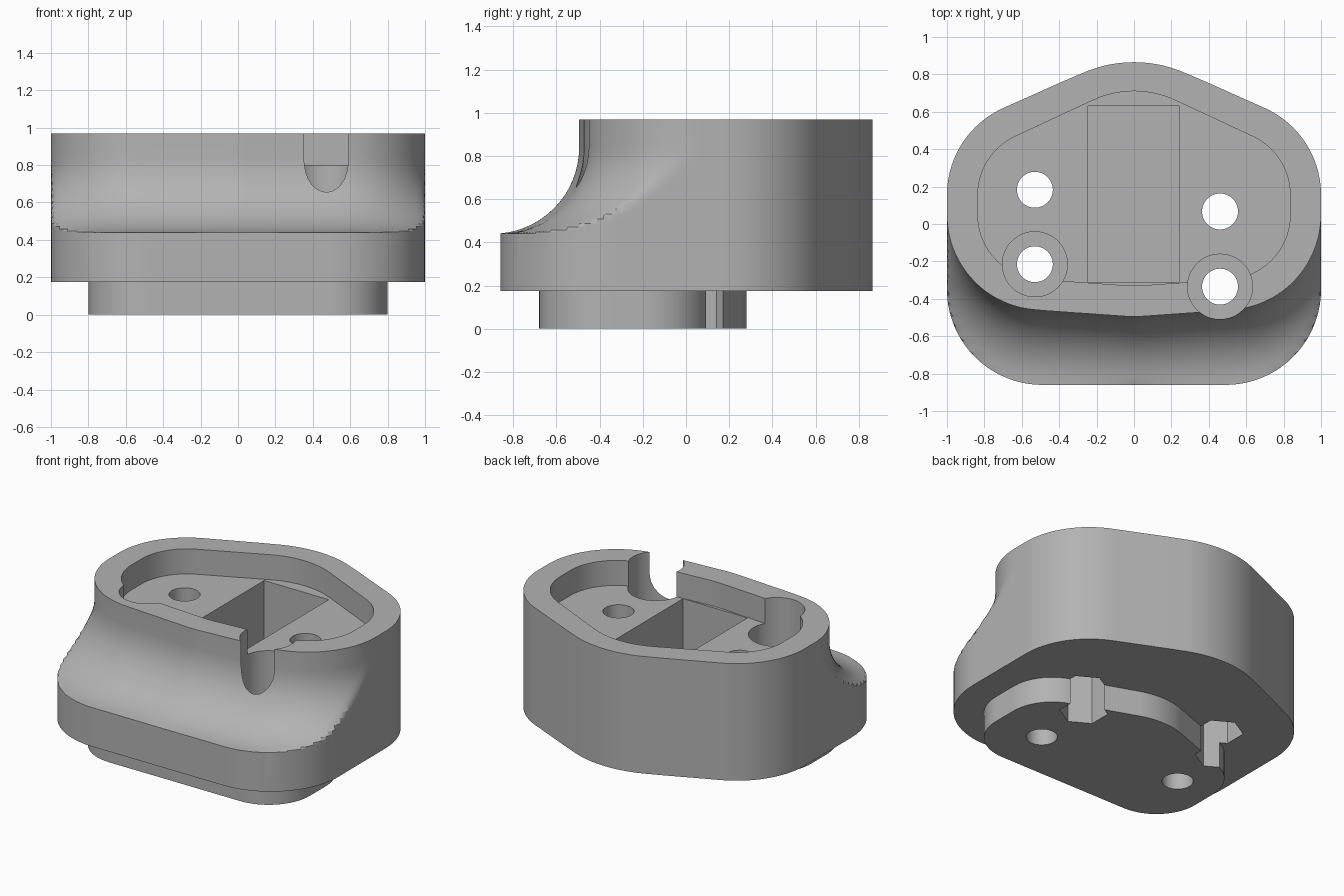
import bpy, bmesh
from math import sin, cos, pi, radians

if "Cube" in bpy.data.objects:
    bpy.data.objects.remove(bpy.data.objects["Cube"])

N = 240          # points round each outline
TH = 360         # directions used to describe a rounded hull

grey = bpy.data.materials.new("plain grey")
grey.diffuse_color = (0.45, 0.45, 0.45, 1)
grey.use_nodes = True
grey.node_tree.nodes["Principled BSDF"].inputs["Base Color"].default_value = grey.diffuse_color


def hull(back, sides, front, grow=0.0):
    """Mirrored hull of circles (x, y, r), returned as polar radii."""
    circles = [back] + [(s * x, y, r) for x, y, r in (sides, front) for s in (1, -1)]
    dirs = [2 * pi * k / TH for k in range(TH)]
    sup = [max(x * cos(t) + y * sin(t) + r for x, y, r in circles) + grow for t in dirs]
    radii = []
    for i in range(N):
        p = 2 * pi * i / N
        radii.append(min(h / cos(t - p) for t, h in zip(dirs, sup) if cos(t - p) > 0.2))
    return radii


def make(name, bm):
    bmesh.ops.recalc_face_normals(bm, faces=bm.faces)
    me = bpy.data.meshes.new(name)
    bm.to_mesh(me)
    bm.free()
    me.materials.append(grey)
    ob = bpy.data.objects.new(name, me)
    bpy.context.collection.objects.link(ob)
    return ob


def loft(name, rings):
    """Capped solid from a stack of (z, radii) rings."""
    bm = bmesh.new()
    rows = [[bm.verts.new((r * cos(2 * pi * i / N), r * sin(2 * pi * i / N), z))
             for i, r in enumerate(radii)] for z, radii in rings]
    for a, b in zip(rows, rows[1:]):
        for i in range(N):
            j = (i + 1) % N
            bm.faces.new((a[i], a[j], b[j], b[i]))
    bm.faces.new(rows[0][::-1])
    bm.faces.new(rows[-1])
    return make(name, bm)


def column(name, x, y, r, z0, z1, sides=48):
    """Upright prism; six sides gives a hexagon pointing along y."""
    bm = bmesh.new()
    pts = [(x + r * cos(pi / 2 + 2 * pi * k / sides), y + r * sin(pi / 2 + 2 * pi * k / sides))
           for k in range(sides)]
    return prism(name, bm, pts, z0, z1)


def prism(name, bm, pts, z0, z1):
    low = [bm.verts.new((x, y, z0)) for x, y in pts]
    high = [bm.verts.new((x, y, z1)) for x, y in pts]
    n = len(pts)
    for i in range(n):
        bm.faces.new((low[i], low[(i + 1) % n], high[(i + 1) % n], high[i]))
    bm.faces.new(low[::-1])
    bm.faces.new(high)
    return make(name, bm)


def combine(target, tool, op):
    """Apply an exact boolean and remove the tool."""
    mod = target.modifiers.new("cut", 'BOOLEAN')
    mod.operation, mod.solver, mod.object = op, 'EXACT', tool
    dg = bpy.context.evaluated_depsgraph_get()
    me = bpy.data.meshes.new_from_object(target.evaluated_get(dg))
    target.modifiers.clear()
    target.data = me
    bpy.data.objects.remove(tool)


# Main body: tapered back, round corners, concave cove across the front
BACK, SIDE = (0, 0.185, 0.68), (0.49, 0.155, 0.51)
base = hull(BACK, SIDE, (0.49, -0.35, 0.51))
rings = [(0.175, base)]
for k in range(16, -1, -1):
    a = radians(90) * k / 16
    upper = hull(BACK, SIDE, (0.49, 0.05, 0.51), 0.4 - 0.4 * cos(a))
    rings.append((0.84 - 0.4 * sin(a), [min(p, q) for p, q in zip(base, upper)]))
rings.append((0.97, rings[-1][1]))
body = loft("housing", rings)

# Locating plate underneath
plate = hull((0, -0.2, 0.48), (0.49, -0.2, 0.31), (0.49, -0.37, 0.31))
combine(body, loft("base_plate", [(0, plate), (0.22, plate)]), 'UNION')

# Shallow pocket in the top
pocket = hull((0, 0.19, 0.52), (0.49, 0.155, 0.345), (0.49, 0.05, 0.345))
combine(body, loft("pocket_cutter", [(0.8, pocket), (1.1, pocket)]), 'DIFFERENCE')

# Deep rectangular well
well = [(-0.245, -0.31), (0.24, -0.31), (0.24, 0.63), (-0.245, 0.63)]
combine(body, prism("well_cutter", bmesh.new(), well, 0.25, 1.0 - 0.17), 'DIFFERENCE')

# Front screw holes with wide counterbores from above
for x, y in ((-0.53, -0.215), (0.46, -0.335)):
    combine(body, column("counterbore", x, y, 0.174, 0.4, 1.1), 'DIFFERENCE')
    combine(body, column("screw_hole", x, y, 0.096, -0.1, 0.6), 'DIFFERENCE')

# Rear screw holes with hexagonal nut pockets from below
for x, y in ((-0.53, 0.183), (0.46, 0.067)):
    combine(body, column("nut_pocket", x, y, 0.15, -0.1, 0.5, 6), 'DIFFERENCE')
    combine(body, column("screw_hole", x, y, 0.096, 0.3, 1.1), 'DIFFERENCE')

# Smooth curves, sharp edges
bpy.context.view_layer.objects.active = body
body.select_set(True)
bpy.ops.object.shade_smooth_by_angle(angle=radians(25))
